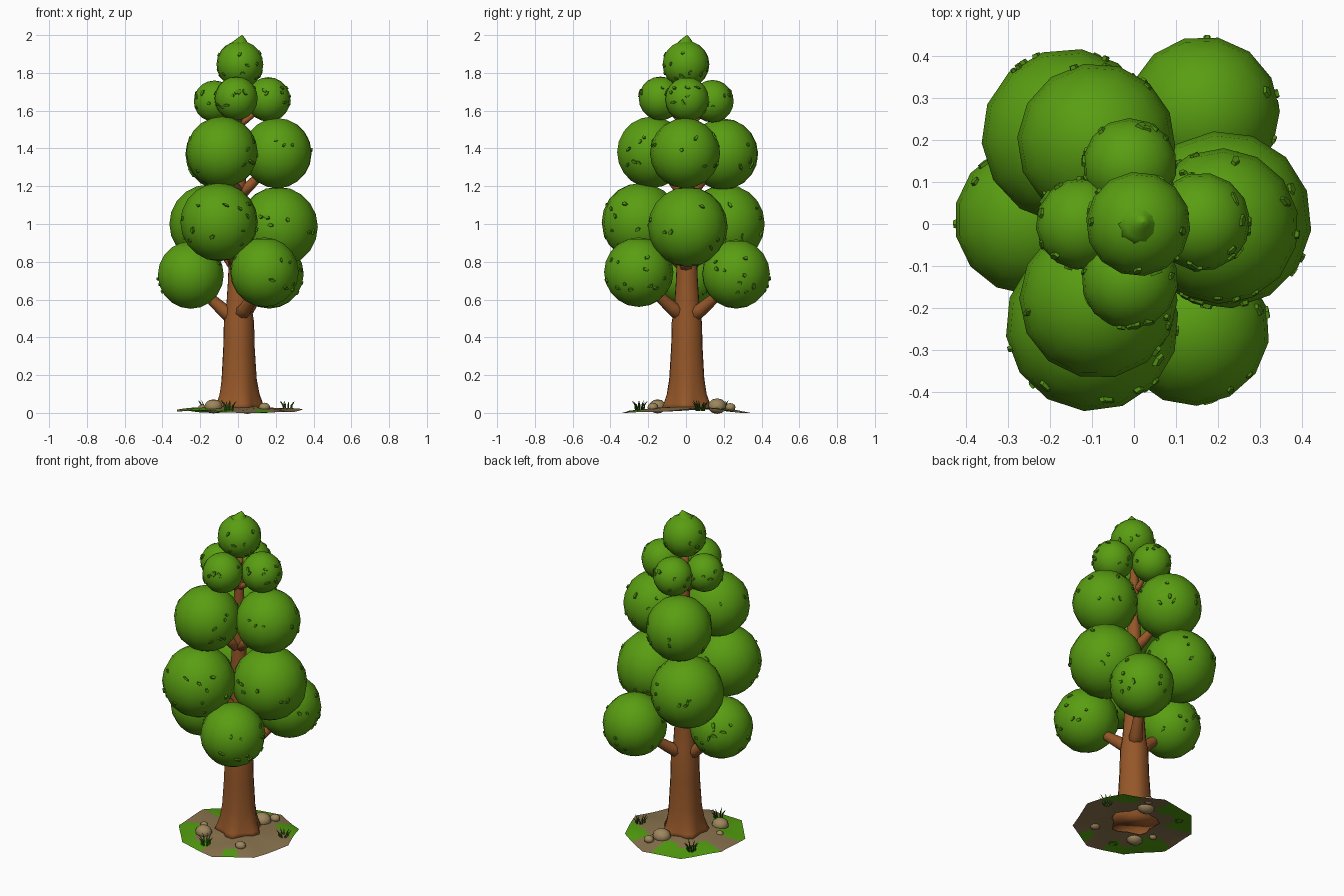
import bpy, bmesh, math, random
from mathutils import Vector, Matrix

if "Cube" in bpy.data.objects:
    bpy.data.objects.remove(bpy.data.objects["Cube"])

random.seed(4)
TAU = 2 * math.pi


def mat(name, rgb):
    m = bpy.data.materials.new(name)
    m.diffuse_color = (*rgb, 1)
    m.use_nodes = True
    m.node_tree.nodes["Principled BSDF"].inputs["Base Color"].default_value = m.diffuse_color
    return m


LEAF = mat("leaf_green", (0.10, 0.34, 0.006))
FLECK = mat("fleck_green", (0.075, 0.26, 0.006))
BARK = mat("bark_brown", (0.30, 0.095, 0.022))
SOIL = mat("soil_tan", (0.25, 0.17, 0.075))
MOSS = mat("moss_green", (0.085, 0.34, 0.005))
STONE = mat("stone_beige", (0.34, 0.24, 0.11))
GRASS = mat("grass_dark_green", (0.03, 0.12, 0.006))


def finish(bm, name, mats, smooth=True, fix=True):
    if fix:
        bmesh.ops.recalc_face_normals(bm, faces=bm.faces)
    for f in bm.faces:
        f.smooth = smooth
    me = bpy.data.meshes.new(name)
    bm.to_mesh(me)
    bm.free()
    for m in mats:
        me.materials.append(m)
    ob = bpy.data.objects.new(name, me)
    bpy.context.collection.objects.link(ob)
    return ob


def tube(bm, pts, radii, n, lobes=None):
    """Rings of n points along a path; lobes(angle, ring) scales the radius."""
    rings = []
    for i, p in enumerate(pts):
        d = (pts[min(i + 1, len(pts) - 1)] - pts[max(i - 1, 0)]).normalized()
        q = Vector((0, 0, 1)).rotation_difference(d)
        ring = []
        for k in range(n):
            a = TAU * k / n
            r = radii[i] * (lobes(a, i) if lobes else 1)
            ring.append(bm.verts.new(p + q @ Vector((r * math.cos(a), r * math.sin(a), 0))))
        rings.append(ring)
    for r0, r1 in zip(rings, rings[1:]):
        for k in range(n):
            bm.faces.new((r0[k], r0[(k + 1) % n], r1[(k + 1) % n], r1[k]))
    bm.faces.new(rings[0][::-1])
    bm.faces.new(rings[-1])


# Foliage clusters: x, y, z, radius
BALLS = [
    (-0.25, 0.01, 0.73, 0.178), (0.165, 0.265, 0.735, 0.182), (0.14, -0.25, 0.745, 0.183),
    (-0.155, 0.21, 1.0, 0.208), (0.212, 0.01, 0.985, 0.211), (-0.10, -0.24, 1.01, 0.206),
    (-0.09, 0.195, 1.37, 0.188), (0.207, -0.005, 1.375, 0.185), (-0.085, -0.18, 1.38, 0.188),
    (-0.01, 0.14, 1.65, 0.112), (0.16, 0.005, 1.66, 0.117),
    (-0.01, -0.135, 1.665, 0.115), (-0.125, 0.0, 1.65, 0.109),
    (0.01, 0.0, 1.845, 0.124)]


def surface_radius(r):
    return r * 1.005


for i, (x, y, z, r) in enumerate(BALLS):
    bm = bmesh.new()
    bmesh.ops.create_uvsphere(bm, u_segments=14, v_segments=10, radius=surface_radius(r))
    bmesh.ops.rotate(bm, verts=bm.verts, matrix=Matrix.Rotation(i * 0.7, 3, 'Z'))
    bmesh.ops.translate(bm, verts=bm.verts, vec=(x, y, z))
    finish(bm, f"foliage_{i + 1}", [LEAF])

# Pointed crown tip
bm = bmesh.new()
tube(bm, [Vector((0.012, 0, 1.935)), Vector((0.016, 0, 1.965)), Vector((0.02, 0.005, 1.985)),
          Vector((0.022, 0.005, 2.0))], [0.07, 0.037, 0.018, 0.002], 10)
finish(bm, "crown_tip", [LEAF])

# Small leaf flecks around the sides of every cluster
bm = bmesh.new()
for x, y, z, r in BALLS:
    c = Vector((x, y, z))
    for _ in range(15):
        a, h = random.uniform(0, TAU), random.uniform(-0.6, 0.55)
        s = math.sqrt(1 - h * h)
        d = Vector((s * math.cos(a), s * math.sin(a), h))
        p = c + d * r
        if any((p - Vector(b[:3])).length < b[3] * 0.98 for b in BALLS if b[:3] != (x, y, z)):
            continue
        q = Vector((0, 0, 1)).rotation_difference(d)
        spin = Matrix.Rotation(random.uniform(0, TAU), 3, 'Z')
        w, l = random.uniform(0.007, 0.012), random.uniform(0.011, 0.022)
        lo, hi = [], []
        for k in range(5):
            t = TAU * k / 5
            v = spin @ Vector((w * math.cos(t), l * math.sin(t), 0))
            lo.append(bm.verts.new(p + q @ (v + Vector((0, 0, -0.006)))))
            hi.append(bm.verts.new(p + q @ (v * 0.85 + Vector((0, 0, 0.004)))))
        bm.faces.new(hi)
        for k in range(5):
            bm.faces.new((lo[k], lo[(k + 1) % 5], hi[(k + 1) % 5], hi[k]))
finish(bm, "leaf_flecks", [FLECK], smooth=False)

# Trunk with a flared, lobed root base
prof = [(0.02, 0.128), (0.05, 0.118), (0.10, 0.104), (0.18, 0.093), (0.35, 0.083), (0.48, 0.080),
        (0.56, 0.067), (0.70, 0.058), (0.90, 0.05), (1.2, 0.04), (1.5, 0.028), (1.8, 0.018)]
bm = bmesh.new()
tube(bm, [Vector((0.004, 0.005, z)) for z, r in prof], [r for z, r in prof], 20,
     lambda a, i: 1 + max(0.015, 0.13 - 0.035 * i) * math.cos(5 * a + 0.4))
trunk = finish(bm, "trunk", [BARK])

# Branches: from the trunk up into each cluster
for i, (x, y, z, r) in enumerate(BALLS[:-1]):
    drop, thick = [(0.23, 0.036), (0.22, 0.032), (0.21, 0.028), (0.13, 0.016)][min(i // 3, 3)]
    c = Vector((x, y, 0))
    pts = [c * t + Vector((0, 0, z - drop * k)) for t, k in ((0, 1.05), (0.3, 0.82), (0.62, 0.5), (0.9, 0.1))]
    bm = bmesh.new()
    tube(bm, pts, [thick * 1.4, thick, thick * 0.75, thick * 0.5], 8)
    finish(bm, f"branch_{i + 1}", [BARK])

# Ground patch: thin nine-sided uneven sheet with moss areas
NG, RINGS, SIDES = 45, 9, 9


def ground_z(t, a):
    edge = 0.008 + 0.008 * math.sin(2 * a + 1.2) + 0.004 * math.sin(5 * a)
    return max(0.0, 0.034 * (1 - t ** 2) + edge * t ** 2 + 0.004 * t * math.sin(3 * a + 7 * t))


bm = bmesh.new()
centre = bm.verts.new((0, 0, 0.034))
prev = None
for j in range(1, RINGS + 1):
    t, ring = j / RINGS, []
    for k in range(NG):
        a = TAU * k / NG
        w = TAU / SIDES
        R = 0.345 * math.cos(w / 2) / math.cos(a % w - w / 2)
        ring.append(bm.verts.new((R * t * math.cos(a), R * t * math.sin(a), ground_z(t, a))))
    for k in range(NG):
        n = (k + 1) % NG
        bm.faces.new((prev[k], ring[k], ring[n], prev[n]) if prev else (centre, ring[k], ring[n]))
    prev = ring
for f in bm.faces:
    p = f.calc_center_median()
    a, d = math.degrees(math.atan2(p.y, p.x)) % 360, p.length
    wob = 0.03 * math.sin(a / 9)
    moss = (195 < a < 262 and d > 0.22 + wob) or (85 < a < 160 and d > 0.21 + wob) \
        or (20 < a < 55 and d > 0.25 + wob) or (290 < a < 308 and d > 0.26)
    f.material_index = 1 if moss else 0
finish(bm, "ground_patch", [SOIL, MOSS], fix=False)

# Stones
for i, (x, y, r) in enumerate([(-0.13, -0.15, 0.05), (0.05, 0.165, 0.055), (0.09, 0.235, 0.03),
                               (0.14, -0.175, 0.032), (-0.19, -0.06, 0.022)]):
    bm = bmesh.new()
    bmesh.ops.create_uvsphere(bm, u_segments=10, v_segments=6, radius=r)
    bmesh.ops.scale(bm, verts=bm.verts, vec=(1, 0.9, 0.75))
    bmesh.ops.translate(bm, verts=bm.verts, vec=(x, y, 0.022 + r * 0.25))
    finish(bm, f"stone_{i + 1}", [STONE])

# Grass tufts: thin pointed three-sided blades
for i, (x, y) in enumerate([(-0.05, -0.245), (0.26, 0.075), (-0.17, 0.19)]):
    bm = bmesh.new()
    for k in range(9):
        a = TAU * k / 9 + random.uniform(-0.2, 0.2)
        u = Vector((math.cos(a), math.sin(a), 0))
        base = Vector((x, y, 0.01)) + u * 0.02
        h = random.uniform(0.04, 0.06)
        pts = [base, base + u * 0.006 + Vector((0, 0, h * 0.6)), base + u * 0.022 + Vector((0, 0, h))]
        tube(bm, pts, [0.006, 0.004, 0.0006], 3)
    finish(bm, f"grass_tuft_{i + 1}", [GRASS], smooth=False)
